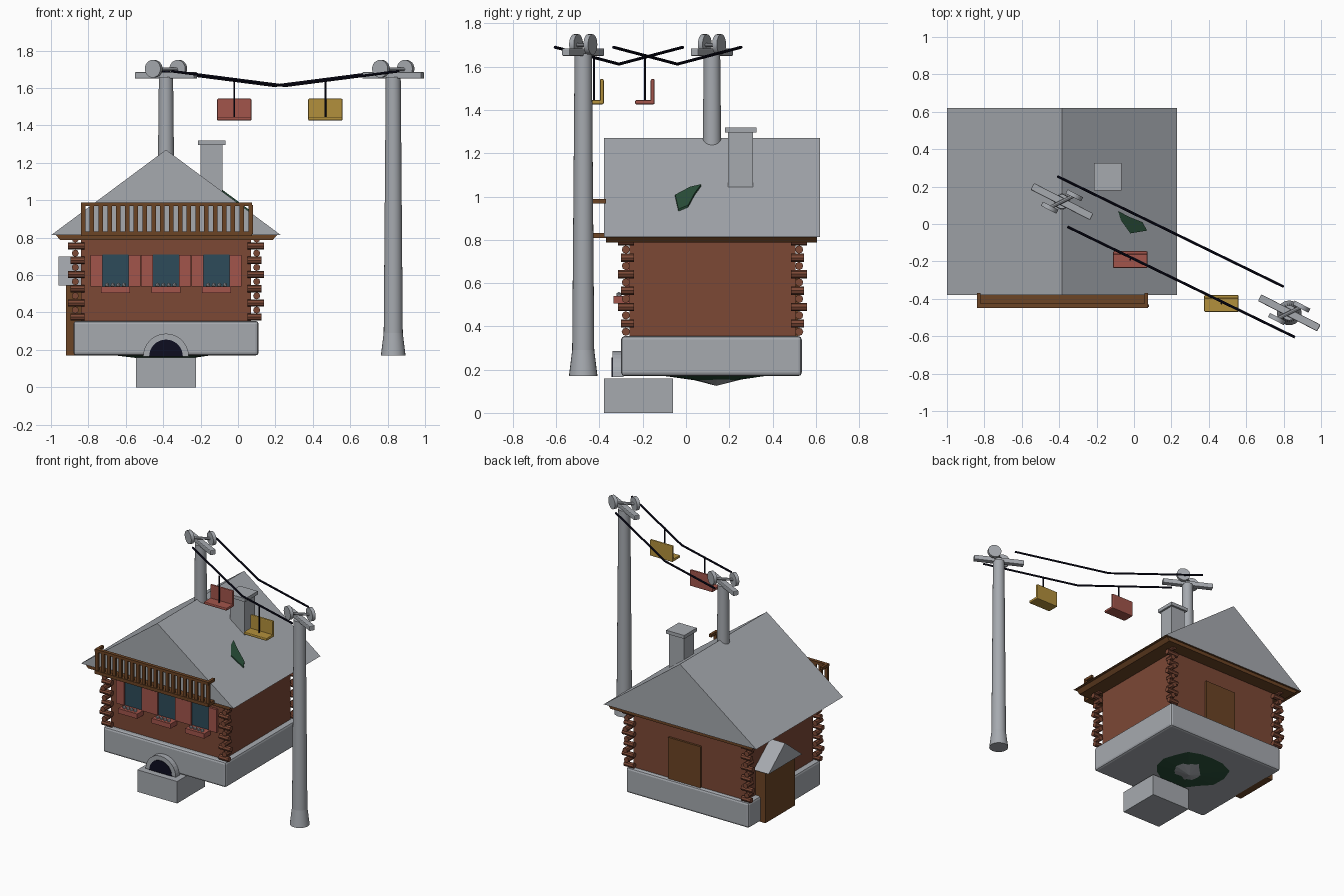
import bpy, bmesh, math, random
from mathutils import Vector, Matrix

if "Cube" in bpy.data.objects:
    bpy.data.objects.remove(bpy.data.objects["Cube"])
random.seed(4)


def material(name, r, g, b):
    m = bpy.data.materials.new(name)
    m.use_nodes = True
    m.diffuse_color = (r, g, b, 1)
    bsdf = next(n for n in m.node_tree.nodes if n.type == 'BSDF_PRINCIPLED')
    bsdf.inputs["Base Color"].default_value = (r, g, b, 1)
    return m


STONE = material("stone grey", .38, .40, .43)
LOG = material("log brown", .2, .065, .036)
TRIM = material("trim brown", .15, .058, .018)
RED = material("shutter red", .36, .09, .07)
GLASS = material("window blue", .027, .07, .1)
GREEN = material("dark green", .023, .08, .042)
YELLOW = material("seat yellow", .45, .28, .045)
DARK = material("dark navy", .004, .004, .014)


def finish(name, bm, *mats, smooth=False):
    bmesh.ops.recalc_face_normals(bm, faces=bm.faces)
    me = bpy.data.meshes.new(name)
    bm.to_mesh(me)
    bm.free()
    ob = bpy.data.objects.new(name, me)
    bpy.context.collection.objects.link(ob)
    for m in mats:
        me.materials.append(m)
    if smooth:
        bpy.ops.object.select_all(action='DESELECT')
        ob.select_set(True)
        bpy.context.view_layer.objects.active = ob
        bpy.ops.object.shade_smooth_by_angle(angle=math.radians(40))
    return ob


def add_box(bm, x, y, z, turn=0):
    """Box from (min, max) pairs, turned about its own vertical axis."""
    lo, hi = Vector((x[0], y[0], z[0])), Vector((x[1], y[1], z[1]))
    mat = (Matrix.Translation((lo + hi) / 2) @ Matrix.Rotation(turn, 4, 'Z')
           @ Matrix.Diagonal((*(hi - lo), 1)))
    return bmesh.ops.create_cube(bm, size=1, matrix=mat)["verts"]


def box(name, mat, x, y, z, turn=0, bevel=0):
    bm = bmesh.new()
    add_box(bm, x, y, z, turn)
    if bevel:
        bmesh.ops.bevel(bm, geom=bm.edges[:], offset=bevel, segments=2,
                        affect='EDGES', profile=.5)
    return finish(name, bm, mat)


def add_rod(bm, a, b, r1, r2=None, sides=8):
    a, b = Vector(a), Vector(b)
    rot = (b - a).to_track_quat('Z', 'Y').to_matrix().to_4x4()
    bmesh.ops.create_cone(bm, cap_ends=True, segments=sides, radius1=r1,
                          radius2=r1 if r2 is None else r2, depth=(b - a).length,
                          matrix=Matrix.Translation((a + b) / 2) @ rot)


def add_prism(bm, profile, offset):
    """Extrude a closed profile of 3D points by an offset."""
    base = bm.faces.new([bm.verts.new(p) for p in profile])
    out = bmesh.ops.extrude_face_region(bm, geom=[base], use_keep_orig=True)
    bmesh.ops.translate(bm, vec=offset,
                        verts=[v for v in out["geom"] if isinstance(v, bmesh.types.BMVert)])


MID = -.385   # house centre line

# Foundation, steps block and walls
box("foundation", STONE, (-.88, .11), (-.30, .535), (.17, .355), bevel=.016)
box("entrance_block", STONE, (-.545, -.225), (-.38, -.06), (0, .16))
box("walls", LOG, (-.84, .07), (-.26, .505), (.34, .80))

# Cellar arch with a dark opening
def half_disc(name, mat, radius, front, back):
    bm = bmesh.new()
    add_prism(bm, [(MID + radius * math.cos(math.pi * i / 16), front,
                    .165 + radius * math.sin(math.pi * i / 16)) for i in range(17)],
              (0, back - front, 0))
    finish(name, bm, mat)


half_disc("cellar_arch", STONE, .122, -.34, -.29)
half_disc("cellar_opening", DARK, .09, -.344, -.335)

# Crossed log ends at the four corners
bm = bmesh.new()
for side_x, wx in ((-1, -.84), (1, .07)):
    for side_y, wy in ((-1, -.26), (1, .505)):
        for i in range(6):
            z = .375 + i * .076
            reach = .07 if i % 2 else .055
            y = wy - side_y * .012
            x = wx + side_x * .03
            add_rod(bm, (wx - side_x * .02, y + side_y * .03, z),
                    (wx + side_x * reach, y + side_y * .03, z), .019)
            add_rod(bm, (x, wy - side_y * .02, z + .038),
                    (x, wy + side_y * (reach - .015), z + .038), .019)
finish("corner_logs", bm, LOG, smooth=True)

# Front windows, shutters and flower boxes
shutters, panes, boxes, flowers = (bmesh.new() for _ in range(4))
for i in (-1, 0, 1):
    cx = MID + i * .27
    add_box(panes, (cx - .07, cx + .07), (-.266, -.258), (.54, .71))
    for s in (-1, 1):
        c = cx + s * .102
        add_box(shutters, (c - .032, c + .032), (-.275, -.255), (.54, .708))
    add_box(boxes, (cx - .077, cx + .077), (-.335, -.255), (.505, .54))
    for k in range(4):
        bmesh.ops.create_icosphere(flowers, subdivisions=1, radius=.013,
            matrix=Matrix.Translation((cx - .045 + k * .03, -.31, .547)))
finish("window_panes", panes, GLASS)
finish("shutters", shutters, RED)
finish("flower_boxes", boxes, RED)
finish("flowers", flowers, STONE)

# Back door
box("back_door", TRIM, (-.48, -.22), (.5, .52), (.35, .655))

# Side porch with its small gable roof
box("side_porch", TRIM, (-.92, -.84), (.06, .40), (.17, .56))
bm = bmesh.new()
add_prism(bm, [(-.96, .034, .545), (-.96, .42, .545), (-.96, .23, .70)], (.13, 0, 0))
finish("porch_roof", bm, STONE)

# Main roof: grey above, wooden underneath, with a tapered eaves board
bm = bmesh.new()
add_prism(bm, [(-1, -.38, .813), (.23, -.38, .813), (MID, -.38, 1.27)], (0, 1, 0))
roof = finish("roof", bm, STONE, TRIM)
for p in roof.data.polygons:
    p.material_index = 1 if p.normal.z < -.5 else 0
bm = bmesh.new()
for v in add_box(bm, (-.975, .21), (-.37, .605), (.787, .815)):
    if v.co.z < .8:
        v.co.x += .025 if v.co.x < MID else -.025
finish("eaves_board", bm, TRIM)

# Chimney
box("chimney", STONE, (-.20, -.082), (.194, .31), (.95, 1.30))
box("chimney_cap", STONE, (-.213, -.068), (.18, .325), (1.295, 1.32))

# Balcony
bm = bmesh.new()
add_box(bm, (-.84, .075), (-.45, -.36), (.808, .832))
add_box(bm, (-.84, .075), (-.45, -.425), (.968, .988))
for x in (-.83, .065):
    add_box(bm, (x - .01, x + .01), (-.43, -.37), (.968, .988))
for i in range(20):
    x = -.828 + i * .0471
    add_box(bm, (x - .012, x + .012), (-.445, -.43), (.82, .975))
finish("balcony", bm, TRIM)

# Shrub patch lying on the roof slope
bm = bmesh.new()
outline = [(-.085, .07), (-.07, .02), (-.02, -.05), (.07, -.035), (.045, .01), (-.03, .04)]
slope = (1.27 - .813) / .615
add_prism(bm, [(x, y, 1.27 - slope * (x - MID) - .02) for x, y in outline], (0, 0, .03))
finish("roof_shrub", bm, GREEN)

# Ragged ground beneath the house
def ground(name, mat, radius, depth, count):
    bm = bmesh.new()
    low = bm.verts.new((MID, .14, .17 - depth))
    rim = []
    for i in range(count):
        a = math.tau * i / count
        r = radius * random.uniform(.8, 1.05)
        rim.append(bm.verts.new((MID + r * math.cos(a), .14 + r * math.sin(a), .172)))
    for i in range(count):
        bm.faces.new((low, rim[i], rim[i - 1]))
    finish(name, bm, mat)


ground("green_ground", GREEN, .29, .033, 15)
ground("rock_ground", STONE, .19, .045, 13)

# Lift poles, cross arms and wheels
ARM = Vector((.89, -.456, 0))
TURN = math.atan2(ARM.y, ARM.x)
AXLE = Vector((.456, .89, 0))


def pylon(label, x, y, rings):
    bm = bmesh.new()
    for (z1, r1), (z2, r2) in zip(rings, rings[1:]):
        add_rod(bm, (x, y, z1), (x, y, z2), r1, r2, 24)
    finish(label + "_pole", bm, STONE, smooth=True)
    box(label + "_cross_arm", STONE, (x - .178, x + .178), (y - .02, y + .02),
        (1.65, 1.685), TURN, .005)
    bm = bmesh.new()
    for s in (-1, 1):
        c = Vector((x + s * .066, y + s * .033, 1.703))
        add_rod(bm, c - AXLE * .012, c + AXLE * .012, .047, sides=24)
    add_rod(bm, (x - .066, y - .033, 1.70), (x + .066, y + .033, 1.70), .01)
    finish(label + "_wheels", bm, STONE, smooth=True)


pylon("roof", MID, .12, [(1.2, .043), (1.66, .038)])
pylon("ground", .83, -.475, [(.17, .066), (.29, .051), (1.66, .04)])

# Sagging cables
bm = bmesh.new()
for start, end in (((-.41, .255), (.80, -.335)), ((-.355, -.015), (.86, -.605))):
    mid = (*((a + b) / 2 for a, b in zip(start, end)), 1.612)
    add_rod(bm, (*start, 1.69), mid, .007)
    add_rod(bm, mid, (*end, 1.69), .007)
finish("cables", bm, DARK)

# Hanging chairs
for label, mat, x, y in (("red", RED, -.02, -.19), ("yellow", YELLOW, .467, -.425)):
    box(label + "_chair_seat", mat, (x - .092, x + .092), (y - .045, y + .045),
        (1.426, 1.446), bevel=.006)
    box(label + "_chair_back", mat, (x - .092, x + .092), (y + .027, y + .045),
        (1.43, 1.543), bevel=.006)
    bm = bmesh.new()
    add_rod(bm, (x, y, 1.44), (x, y, 1.64), .005)
    finish(label + "_chair_hanger", bm, DARK)
